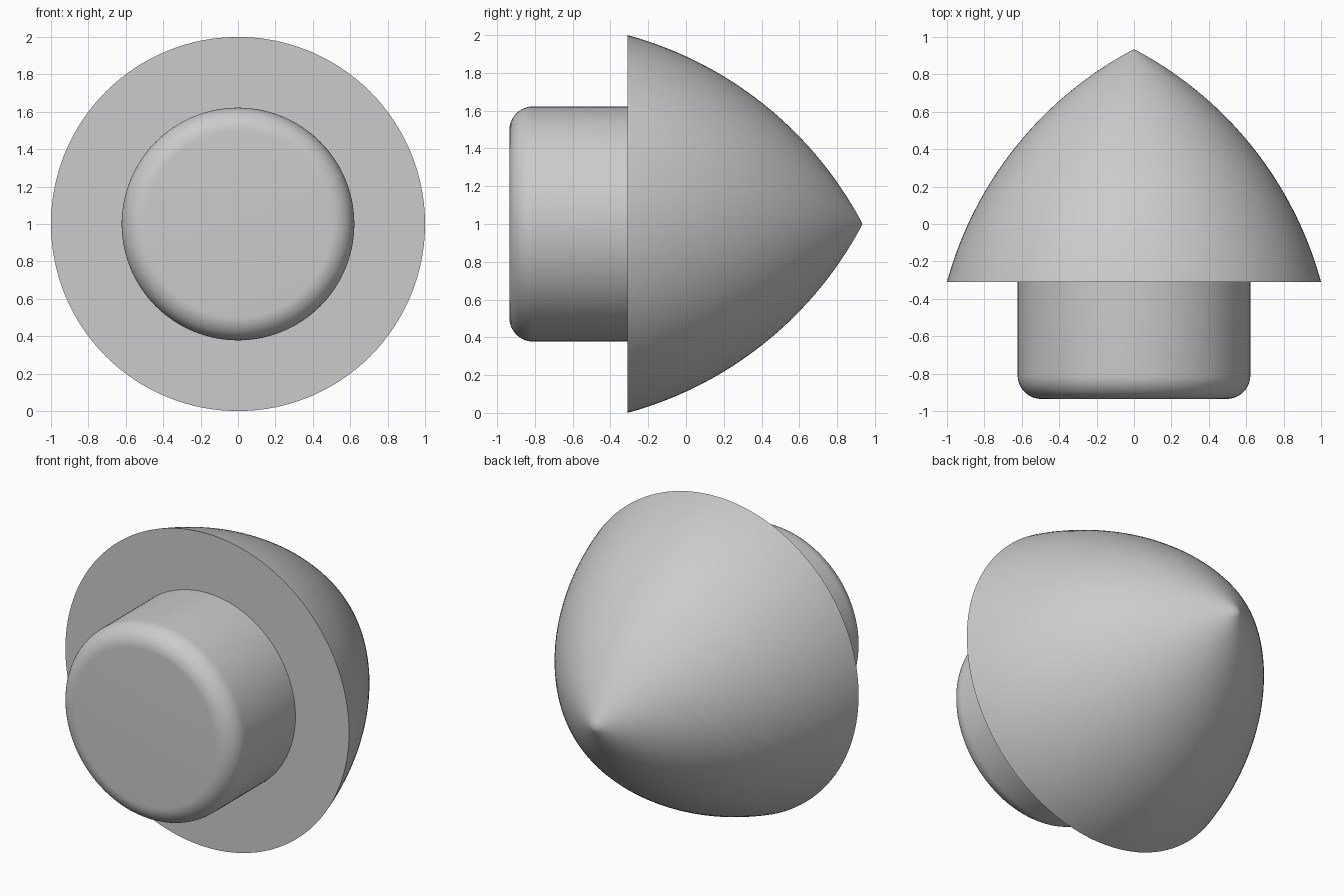
import bpy, bmesh
from math import radians, sin, cos, atan2, asin, hypot, pi
from mathutils import Matrix, Vector

cube = bpy.data.objects.get("Cube")
if cube:
    bpy.data.objects.remove(cube, do_unlink=True)

SEGMENTS = 128
AXIS_HEIGHT = 1.0
RIM_Y, TIP_Y = -0.31, 0.935
CAP_RADIUS, STEM_RADIUS, FILLET = 1.0, 0.622, 0.125

grey = bpy.data.materials.new("light grey")
grey.use_nodes = True
colour = (0.6, 0.6, 0.6, 1)
grey.diffuse_color = colour
grey.node_tree.nodes["Principled BSDF"].inputs["Base Color"].default_value = colour


def arc(centre, radius, start, end, steps):
    """Points (radius from axis, y) along a circular arc."""
    angles = [start + (end - start) * i / steps for i in range(steps + 1)]
    return [(centre[0] + radius * cos(a), centre[1] + radius * sin(a)) for a in angles]


def revolve(name, profile):
    """Spin a closed (radius, y) profile around the horizontal axis."""
    bm = bmesh.new()
    verts = [bm.verts.new((r, y, 0)) for r, y in profile]
    edges = [bm.edges.new(pair) for pair in zip(verts, verts[1:])]
    bmesh.ops.spin(bm, geom=verts + edges, cent=(0, 0, 0), axis=(0, 1, 0),
                   angle=2 * pi, steps=SEGMENTS, use_duplicate=False)
    bmesh.ops.remove_doubles(bm, verts=bm.verts, dist=0.0001)
    bmesh.ops.recalc_face_normals(bm, faces=bm.faces)
    bmesh.ops.transform(bm, matrix=Matrix.Translation((0, 0, AXIS_HEIGHT)), verts=bm.verts)
    mesh = bpy.data.meshes.new(name)
    bm.to_mesh(mesh)
    bm.free()
    mesh.materials.append(grey)
    obj = bpy.data.objects.new(name, mesh)
    bpy.context.collection.objects.link(obj)
    bpy.ops.object.select_all(action="DESELECT")
    obj.select_set(True)
    bpy.context.view_layer.objects.active = obj
    bpy.ops.object.shade_smooth_by_angle(angle=radians(30))
    return obj


# Pointed cap: an ogive arc from the rim to the tip, closed by a flat base
rim, tip = Vector((CAP_RADIUS, RIM_Y)), Vector((0, TIP_Y))
chord = tip - rim
bulge_radius = 2.0
half = asin(chord.length / 2 / bulge_radius)
outward = Vector((chord.y, -chord.x)).normalized()
centre = (rim + tip) / 2 - outward * bulge_radius * cos(half)
middle = atan2(outward.y, outward.x)
ogive = arc(centre, bulge_radius, middle - half, middle + half, 40)
ogive[-1] = (0, TIP_Y)
revolve("pointed_cap", [(0, RIM_Y)] + ogive)

# Round stem with a filleted front edge, seated against the cap
front = -TIP_Y
fillet = arc((STEM_RADIUS - FILLET, front + FILLET), FILLET, -pi / 2, 0, 12)
revolve("stem", [(0, front)] + fillet + [(STEM_RADIUS, RIM_Y)])
